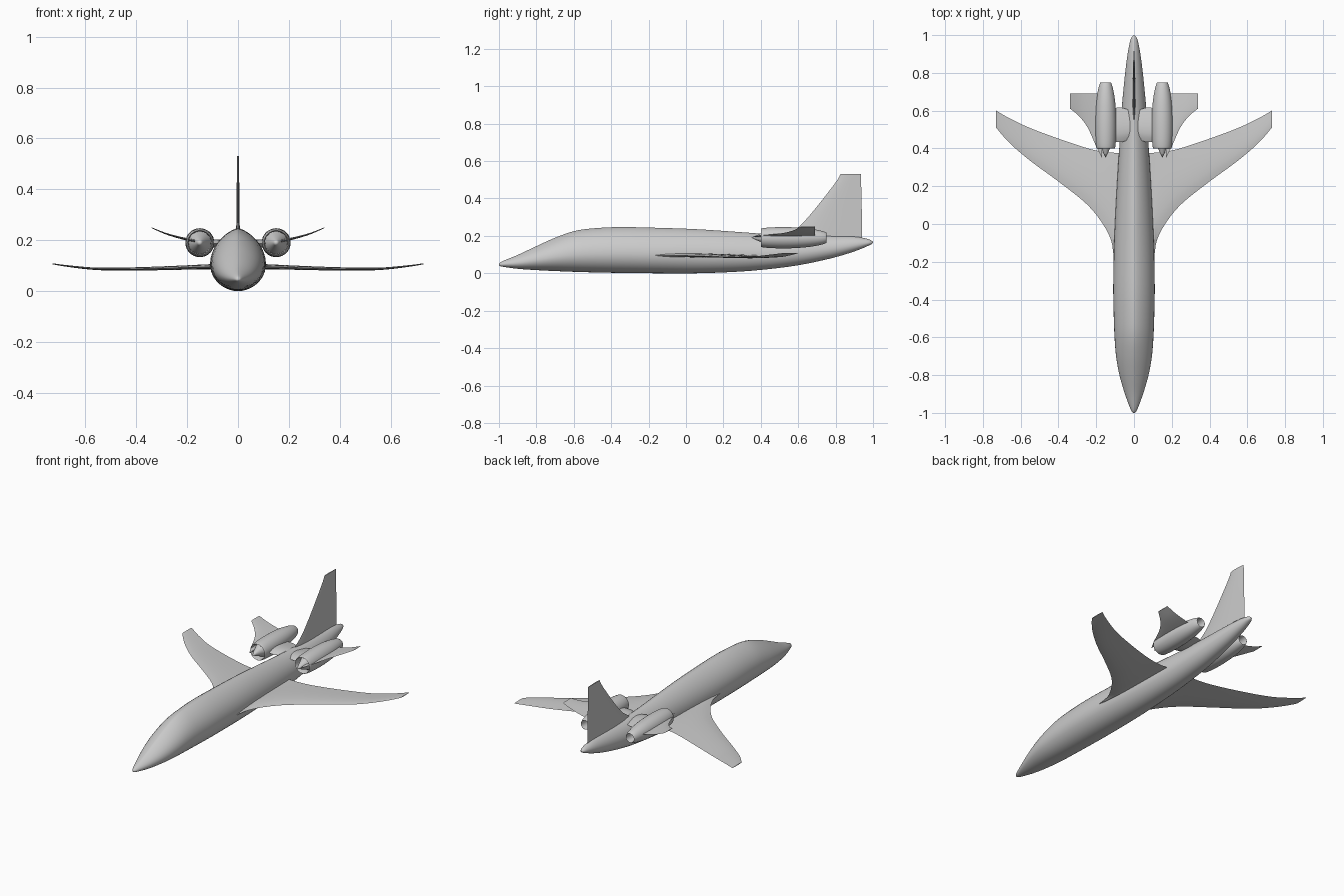
import bpy, bmesh, math
from mathutils import Vector

cube = bpy.data.objects.get("Cube")
if cube:
    bpy.data.objects.remove(cube, do_unlink=True)

GREY = (0.6, 0.6, 0.6, 1.0)
paint = bpy.data.materials.new("plain grey")
paint.use_nodes = True
paint.diffuse_color = GREY
paint.node_tree.nodes["Principled BSDF"].inputs["Base Color"].default_value = GREY


def smooth_stations(stations, steps):
    """Catmull-Rom interpolation through rows of station values."""
    rows = [Vector(s) for s in stations]
    out = []
    for i in range(len(rows) - 1):
        b, c = rows[i], rows[i + 1]
        a = rows[i - 1] if i else b
        d = rows[i + 2] if i + 2 < len(rows) else c
        for k in range(steps):
            t = k / steps
            out.append(0.5 * (2 * b + (c - a) * t + (2 * a - 5 * b + 4 * c - d) * t**2
                              + (3 * b - a - 3 * c + d) * t**3))
    return out + [rows[-1]]


def loft(name, rings, angle=35):
    """Skin closed rings of equal point count and cap both ends."""
    bm = bmesh.new()
    loops = [[bm.verts.new(p) for p in ring] for ring in rings]
    n = len(loops[0])
    for r, s in zip(loops, loops[1:]):
        for i in range(n):
            j = (i + 1) % n
            bm.faces.new((r[i], r[j], s[j], s[i]))
    bm.faces.new(loops[0])
    bm.faces.new(loops[-1])
    bmesh.ops.remove_doubles(bm, verts=bm.verts, dist=1e-5)
    bmesh.ops.recalc_face_normals(bm, faces=bm.faces)
    mesh = bpy.data.meshes.new(name)
    bm.to_mesh(mesh)
    bm.free()
    mesh.materials.append(paint)
    obj = bpy.data.objects.new(name, mesh)
    bpy.context.collection.objects.link(obj)
    bpy.ops.object.select_all(action='DESELECT')
    obj.select_set(True)
    bpy.context.view_layer.objects.active = obj
    bpy.ops.object.shade_smooth_by_angle(angle=math.radians(angle))
    return obj


def foil(name, stations, place, steps=4, n=8):
    """Thin surface from (span, leading y, trailing y, offset, thickness)."""
    rings = []
    for span, lead, trail, off, thick in smooth_stations(stations, steps):
        chord = [i / n for i in range(n + 1)]
        upper = [(c, 1) for c in chord]
        lower = [(c, -1) for c in chord[-2:0:-1]]
        rings.append([place(span, lead + (trail - lead) * c,
                            off + side * thick / 2 * math.sin(math.pi * c**0.7))
                      for c, side in upper + lower])
    return loft(name, rings)


# Fuselage: y, half width, bottom z, top z
body = [(-1, .003, .043, .050), (-.985, .016, .036, .063), (-.9, .048, .024, .098),
        (-.8, .077, .017, .145), (-.7, .095, .012, .190), (-.6, .103, .008, .225),
        (-.5, .107, .005, .240), (-.35, .110, .002, .247), (-.15, .107, .000, .243),
        (.05, .099, .000, .236), (.25, .088, .007, .223), (.42, .077, .020, .211),
        (.6, .066, .043, .203), (.78, .049, .081, .200), (.9, .034, .117, .196),
        (.97, .020, .145, .184), (.992, .010, .156, .174), (1, .002, .163, .167)]
rings = []
for y, w, low, top in smooth_stations(body, 4):
    mid = low + 0.42 * (top - low)
    ring = []
    for i in range(40):
        a = math.tau * i / 40
        c, s = math.cos(a), math.sin(a)
        # Upper half tapers toward a narrow crown
        x = w * math.copysign(abs(c) ** (1.4 if s > 0 else 1), c)
        ring.append((x, y, mid + s * ((top - mid) if s > 0 else (mid - low))))
    rings.append(ring)
loft("fuselage", rings, 50)

# Tail fin
foil("tail_fin", [(.15, .49, .94, 0, .016), (.20, .535, .94, 0, .016),
                  (.25, .605, .94, 0, .014), (.32, .67, .94, 0, .012),
                  (.42, .75, .938, 0, .010), (.50, .81, .936, 0, .008),
                  (.53, .825, .935, 0, .007)],
     lambda span, y, off: (off, y, span))

wing = [(.03, -.24, .375, .098, .022), (.10, -.19, .377, .096, .020),
        (.12, -.09, .378, .095, .020), (.165, .00, .382, .094, .018),
        (.25, .105, .402, .091, .016), (.40, .225, .452, .087, .013),
        (.55, .335, .508, .087, .010), (.66, .430, .560, .097, .007),
        (.73, .510, .600, .107, .004)]
stabilizer = [(.17, .35, .69, .197, .012), (.20, .41, .69, .203, .010),
              (.245, .51, .69, .214, .008), (.29, .57, .69, .228, .006),
              (.34, .612, .69, .249, .003)]
pylon = [(.02, .45, .60, .185, .026), (.06, .435, .615, .185, .032),
         (.095, .435, .615, .187, .032), (.12, .45, .60, .19, .026)]

# Engine outline from spinner tip, over the intake lip, to the hollow nozzle: y, radius
spinner = [(.35, 0), (.375, .012), (.45, .044)]
nacelle = [(.405, .045), (.40, .048), (.41, .051), (.45, .055), (.52, .057), (.59, .055),
           (.66, .049), (.72, .038), (.745, .030), (.75, .027), (.745, .025)]
nozzle = [(.68, .024), (.68, 0)]

for side, label in ((1, "left"), (-1, "right")):
    def sideways(span, y, off, side=side):
        return (side * span, y, off)
    foil(label + "_wing", wing, sideways)
    foil(label + "_stabilizer", stabilizer, sideways)
    foil(label + "_engine_pylon", pylon, sideways)
    outline = spinner + [tuple(p) for p in smooth_stations(nacelle, 2)] + nozzle
    loft(label + "_engine",
         [[(side * .15 + max(r, 1e-7) * math.cos(math.tau * i / 32), y,
            .19 + max(r, 1e-7) * math.sin(math.tau * i / 32)) for i in range(32)]
          for y, r in outline], 40)
